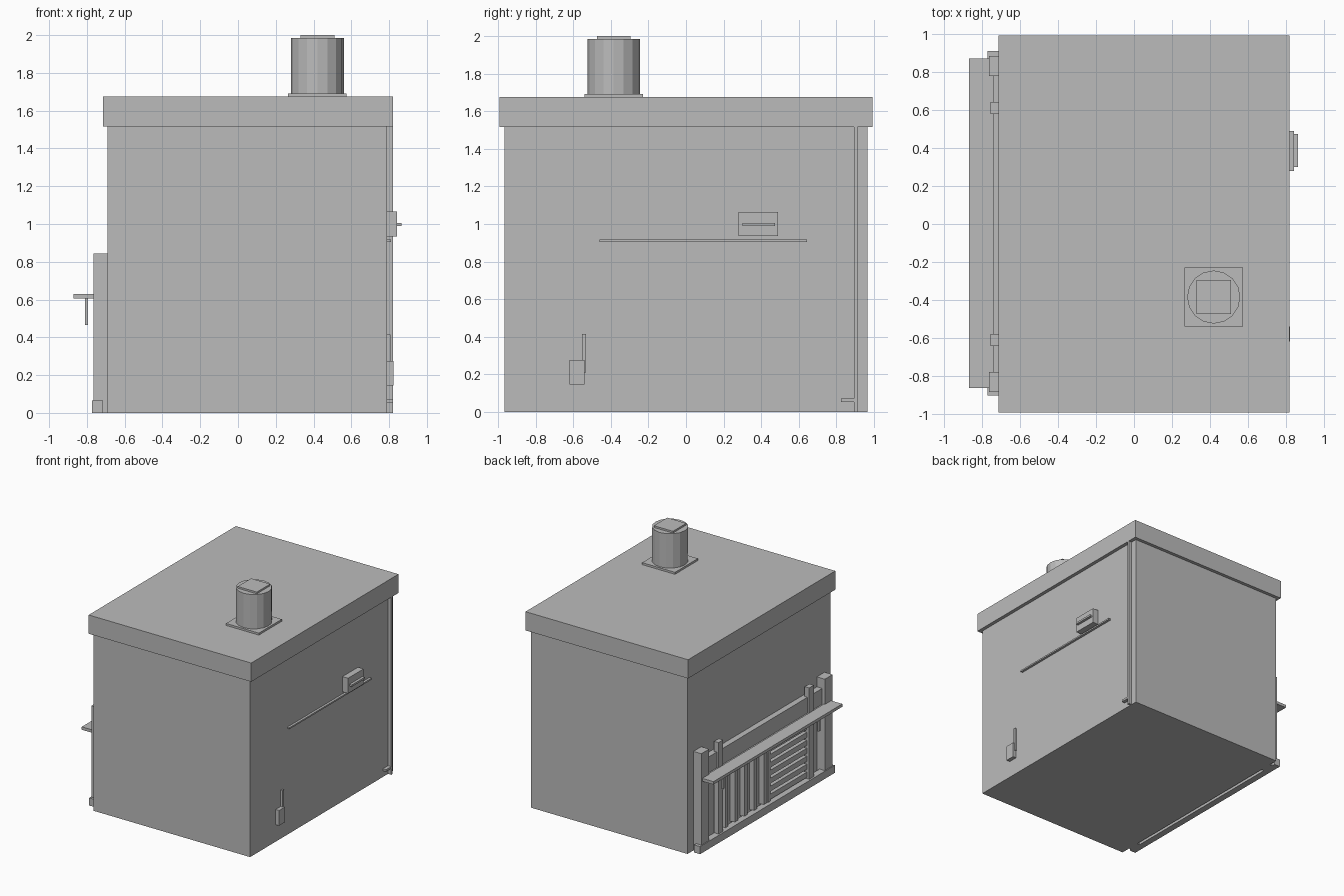
import bpy
import bmesh
from mathutils import Matrix, Vector

cube = bpy.data.objects.get("Cube")
if cube:
    bpy.data.objects.remove(cube, do_unlink=True)

grey = bpy.data.materials.new("plain_grey")
grey.use_nodes = True
COLOUR = (0.5, 0.5, 0.5, 1)
grey.diffuse_color = COLOUR
grey.node_tree.nodes["Principled BSDF"].inputs["Base Color"].default_value = COLOUR


def finish(name, bm):
    mesh = bpy.data.meshes.new(name)
    bm.to_mesh(mesh)
    bm.free()
    mesh.materials.append(grey)
    obj = bpy.data.objects.new(name, mesh)
    bpy.context.collection.objects.link(obj)
    return obj


def box(name, x, y, z):
    """Box from three (low, high) ranges."""
    bm = bmesh.new()
    ranges = (x, y, z)
    size = Vector([b - a for a, b in ranges])
    centre = Vector([(a + b) / 2 for a, b in ranges])
    bmesh.ops.create_cube(bm, size=1, matrix=Matrix.Translation(centre) @ Matrix.Diagonal(size.to_4d()))
    return finish(name, bm)


def cylinder(name, x, y, z, radius, sides):
    bm = bmesh.new()
    bmesh.ops.create_cone(bm, cap_ends=True, segments=sides, radius1=radius, radius2=radius,
                          depth=z[1] - z[0],
                          matrix=Matrix.Translation((x, y, (z[0] + z[1]) / 2)))
    return finish(name, bm)


# Main hut
WALL_L, WALL_R = 0.79, -0.69
box("body", (WALL_R, WALL_L), (-0.965, 0.965), (0, 1.52))
box("roof_slab", (-0.715, 0.82), (-0.993, 0.993), (1.515, 1.675))

# Roof vent
VX, VY = 0.42, -0.385
box("vent_base", (VX - 0.155, VX + 0.155), (VY - 0.155, VY + 0.155), (1.67, 1.692))
cylinder("vent_pipe", VX, VY, (1.69, 1.985), 0.14, 16)
box("vent_cap", (VX - 0.09, VX + 0.09), (VY - 0.09, VY + 0.09), (1.98, 2.0))

# Fittings on the left wall
box("drain_pipe", (WALL_L, 0.82), (0.895, 0.912), (0, 1.515))
box("drain_spout", (WALL_L, 0.82), (0.825, 0.9), (0.053, 0.07))
box("wall_rail", (WALL_L, 0.81), (-0.46, 0.645), (0.905, 0.918))
box("lamp_box", (WALL_L, 0.843), (0.28, 0.49), (0.935, 1.065))
box("lamp_lip", (0.84, 0.865), (0.3, 0.475), (0.99, 1.006))
box("socket_box", (WALL_L, 0.823), (-0.62, -0.54), (0.145, 0.275))
box("socket_conduit", (WALL_L, 0.808), (-0.553, -0.533), (0.21, 0.415))

# Counter frame on the right wall
box("counter_base", (-0.772, -0.715), (-0.905, 0.913), (0, 0.065))
box("counter_rail", (-0.74, WALL_R), (-0.8, 0.8), (0.6, 0.76))
box("counter_shelf", (-0.87, -0.755), (-0.865, 0.872), (0.605, 0.63))
box("shelf_batten", (-0.76, -0.735), (-0.8, 0.8), (0.605, 0.625))
for side, s in (("back", 1), ("front", -1)):
    def span(a, b):
        return tuple(sorted((s * a, s * b)))
    box(side + "_end_post", (-0.765, WALL_R), span(0.78, 0.885), (0, 0.845))
    box(side + "_inner_post", (-0.757, -0.715), span(0.58, 0.642), (0.03, 0.845))
    box(side + "_shelf_bracket", (-0.81, -0.795), span(0.635, 0.655), (0.465, 0.61))

# Upright bars on one half, louvres on the other
for i in range(5):
    y = 0.5 - i * 0.13
    box("upright_bar", (-0.735, WALL_R), (y - 0.02, y + 0.02), (0.06, 0.61))
box("panel_divider", (-0.74, WALL_R), (-0.08, -0.05), (0.06, 0.61))
for i in range(8):
    z = 0.075 + i * 0.068
    box("louvre", (-0.735, WALL_R), (-0.58, -0.08), (z, z + 0.045))
